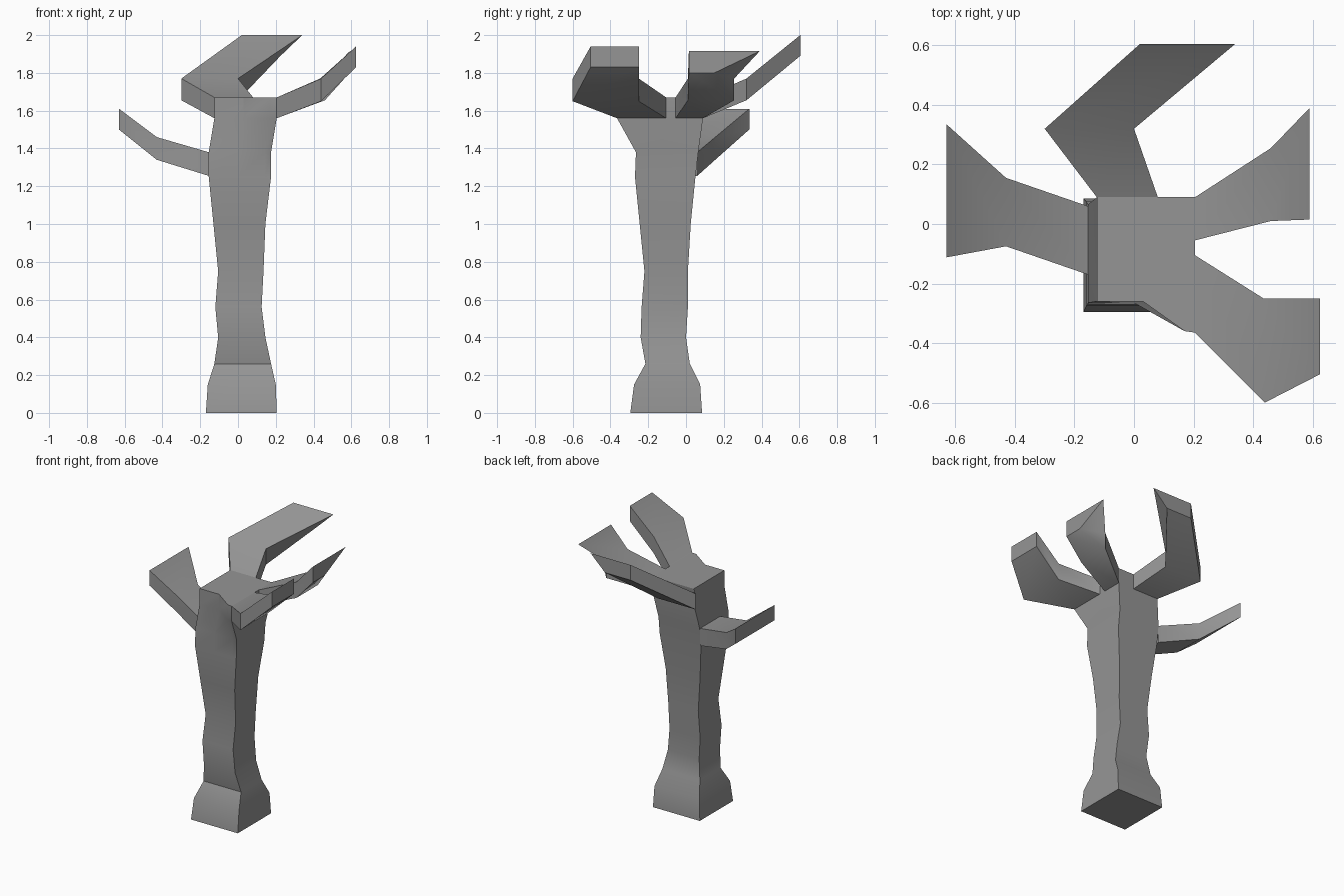
import bpy, bmesh, math

if "Cube" in bpy.data.objects:
    bpy.data.objects.remove(bpy.data.objects["Cube"])

bark = bpy.data.materials.new("bark_grey")
bark.use_nodes = True
GREY = (0.3, 0.3, 0.3, 1)
bark.diffuse_color = GREY
bark.node_tree.nodes["Principled BSDF"].inputs["Base Color"].default_value = GREY


def loft(name, rings, cap_start):
    """Skin a list of equal-length rings and cap the ends."""
    bm = bmesh.new()
    loops = [[bm.verts.new(p) for p in ring] for ring in rings]
    for low, high in zip(loops, loops[1:]):
        for i in range(len(low)):
            j = (i + 1) % len(low)
            bm.faces.new((low[i], low[j], high[j], high[i]))
    bm.faces.new(loops[-1])
    if cap_start:
        bm.faces.new(loops[0][::-1])
    bmesh.ops.recalc_face_normals(bm, faces=bm.faces)
    mesh = bpy.data.meshes.new(name)
    bm.to_mesh(mesh)
    bm.free()
    mesh.materials.append(bark)
    obj = bpy.data.objects.new(name, mesh)
    bpy.context.collection.objects.link(obj)
    bpy.ops.object.select_all(action='DESELECT')
    obj.select_set(True)
    bpy.context.view_layer.objects.active = obj
    bpy.ops.object.shade_smooth_by_angle(angle=math.radians(35))


def trunk_ring(z, x0, x1, y0, y1):
    xm, xn = x0 + (x1 - x0) * 0.47, x0 + (x1 - x0) * 0.9
    return [(x0, y0, z), (xm, y0, z), (xn, y0, z), (x1, y0, z), (x1, y1, z), (x0, y1, z)]


# Trunk: z, x range, y range
sections = [
    (0.00, -0.17, 0.205, -0.295, 0.085),
    (0.15, -0.16, 0.20, -0.275, 0.075),
    (0.26, -0.125, 0.175, -0.215, 0.02),
    (0.40, -0.105, 0.145, -0.24, 0.00),
    (0.56, -0.12, 0.125, -0.235, 0.01),
    (0.75, -0.105, 0.135, -0.22, 0.01),
    (1.00, -0.13, 0.145, -0.245, 0.025),
    (1.25, -0.155, 0.175, -0.27, 0.05),
    (1.38, -0.155, 0.175, -0.265, 0.065),
]
rings = [trunk_ring(*s) for s in sections]
crown = [(-0.125, -0.26), (0.03, -0.26), (0.17, -0.36), (0.205, -0.365), (0.205, 0.09), (-0.125, 0.09)]
rings += [[(x, y, z) for x, y in crown] for z in (1.56, 1.67)]
loft("trunk", rings, True)


def branch(name, stations, tip=None):
    """Each station: two plan points, top z, bottom z; tip pulls in the last lower corner."""
    out = [[(*a, top), (*b, top), (*b, low), (*a, low)] for a, b, top, low in stations]
    if tip:
        out[-1][2] = (*tip, stations[-1][3])
    loft(name, out, False)


branch("front_left_branch", [
    ((0.205, -0.105), (0.205, -0.365), 1.67, 1.56),
    ((0.435, -0.25), (0.44, -0.60), 1.77, 1.65),
    ((0.625, -0.25), (0.625, -0.505), 1.94, 1.83)])

branch("back_left_branch", [
    ((0.205, -0.055), (0.205, 0.09), 1.67, 1.56),
    ((0.46, 0.01), (0.46, 0.255), 1.77, 1.655),
    ((0.59, 0.015), (0.59, 0.39), 1.915, 1.80)], tip=(0.59, 0.15))

branch("back_branch", [
    ((-0.125, 0.09), (0.08, 0.09), 1.67, 1.56),
    ((-0.30, 0.32), (0.0, 0.32), 1.77, 1.655),
    ((0.02, 0.605), (0.34, 0.605), 2.0, 1.89)], tip=(0.225, 0.605))

branch("right_branch", [
    ((-0.155, -0.17), (-0.155, 0.06), 1.38, 1.255),
    ((-0.43, -0.075), (-0.43, 0.155), 1.46, 1.34),
    ((-0.63, -0.112), (-0.63, 0.335), 1.61, 1.50)])
